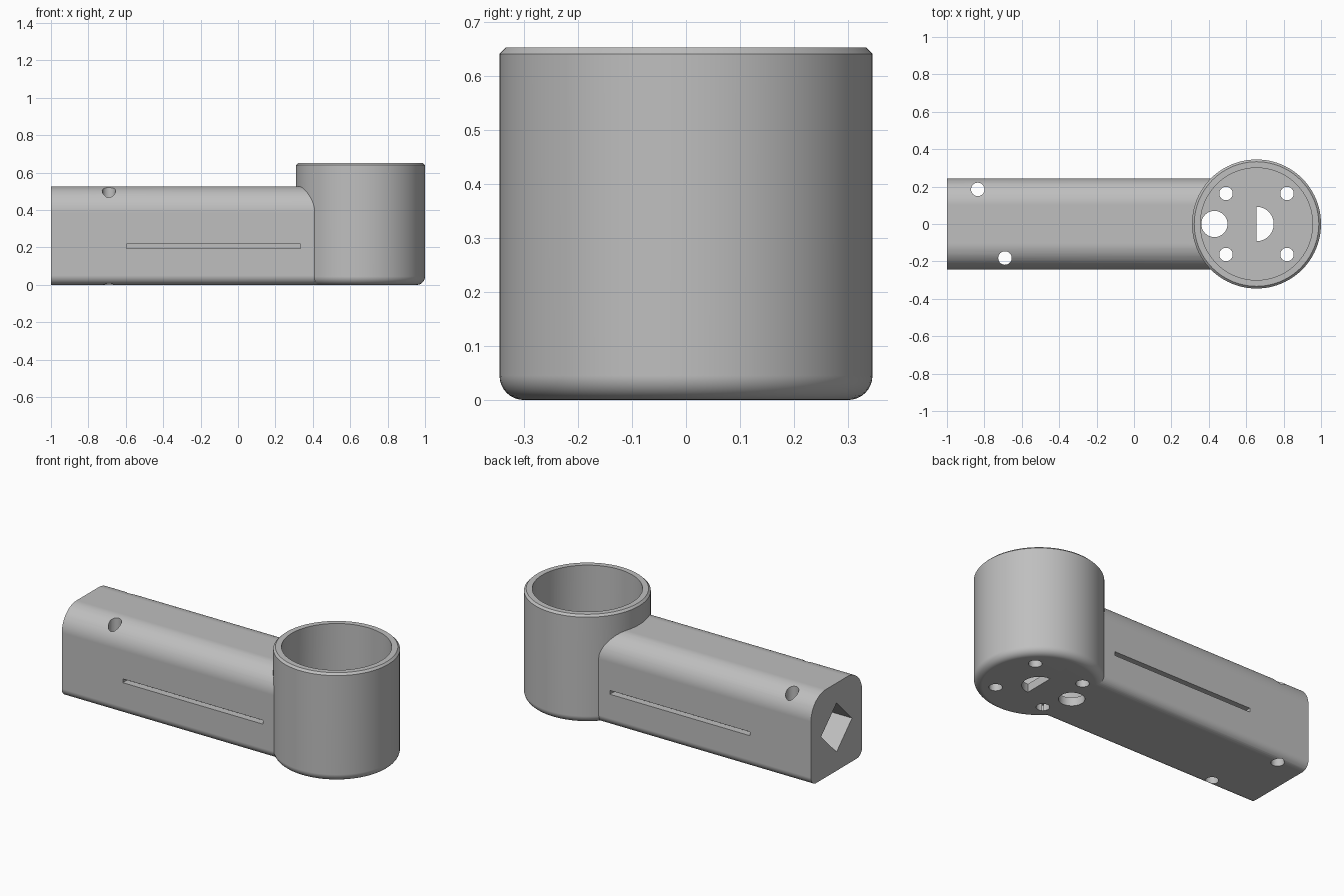
import bpy, bmesh
from math import sin, cos, pi, radians

cube = bpy.data.objects.get("Cube")
if cube:
    bpy.data.objects.remove(cube, do_unlink=True)

# Main dimensions
CUP_X, CUP_R, CUP_H = 0.655, 0.345, 0.652
BORE_R, FLOOR = 0.30, 0.05
ARM_W, ARM_H = 0.243, 0.527

grey = bpy.data.materials.new("plain_grey")
grey.use_nodes = True
grey.diffuse_color = (0.52, 0.52, 0.52, 1)
grey.node_tree.nodes["Principled BSDF"].inputs["Base Color"].default_value = (0.52, 0.52, 0.52, 1)


def arc(cx, cy, r, a0, a1, n):
    """Points on an arc, angles in degrees."""
    return [(cx + r * cos(radians(a0 + (a1 - a0) * i / n)),
             cy + r * sin(radians(a0 + (a1 - a0) * i / n))) for i in range(n + 1)]


def circle(cx, cy, r, n=32):
    return arc(cx, cy, r, 0, 360, n)[:-1]


def finish(name, bm):
    bmesh.ops.recalc_face_normals(bm, faces=bm.faces)
    mesh = bpy.data.meshes.new(name)
    bm.to_mesh(mesh)
    bm.free()
    mesh.materials.append(grey)
    obj = bpy.data.objects.new(name, mesh)
    bpy.context.collection.objects.link(obj)
    return obj


def prism(name, outline, axis, start, end):
    """Extrude a flat outline along x, y or z."""
    place = {"x": lambda a, b: (start, a, b),
             "y": lambda a, b: (a, start, b),
             "z": lambda a, b: (a, b, start)}[axis]
    bm = bmesh.new()
    face = bm.faces.new([bm.verts.new(place(a, b)) for a, b in outline])
    new = bmesh.ops.extrude_face_region(bm, geom=[face])["geom"]
    move = [end - start if axis == k else 0 for k in "xyz"]
    bmesh.ops.translate(bm, vec=move, verts=[v for v in new if isinstance(v, bmesh.types.BMVert)])
    return finish(name, bm)


def lathe(name, profile, x, steps=96):
    """Spin a radius/height profile about an upright axis at x."""
    bm = bmesh.new()
    verts = [bm.verts.new((x + r, 0, z)) for r, z in profile]
    edges = [bm.edges.new(pair) for pair in zip(verts, verts[1:])]
    bmesh.ops.spin(bm, geom=verts + edges, cent=(x, 0, 0), axis=(0, 0, 1),
                   angle=2 * pi, steps=steps)
    bmesh.ops.remove_doubles(bm, verts=bm.verts, dist=1e-5)
    return finish(name, bm)


def combine(target, tool, operation):
    mod = target.modifiers.new("combine", "BOOLEAN")
    mod.operation, mod.solver, mod.object = operation, "EXACT", tool
    bpy.context.view_layer.objects.active = target
    bpy.ops.object.modifier_apply(modifier=mod.name)
    bpy.data.objects.remove(tool, do_unlink=True)


# Cup body with rounded base and chamfered rim
body = lathe("cup_and_arm",
             [(0, 0)] + arc(CUP_R - 0.045, 0.045, 0.045, -90, 0, 8)
             + [(CUP_R, CUP_H - 0.012), (CUP_R - 0.012, CUP_H), (0, CUP_H)], CUP_X)

# Arm with broadly rounded top edges and tighter bottom edges
top_r, low_r = 0.14, 0.05
half = (arc(ARM_W - low_r, low_r, low_r, -90, 0, 8)
        + arc(ARM_W - top_r, ARM_H - top_r, top_r, 0, 90, 16))
section = half + [(-y, z) for y, z in reversed(half)]
combine(body, prism("arm", section, "x", -1, CUP_X), "UNION")

# Cup bore, and diamond channel running from the arm end into the cup
combine(body, prism("bore", circle(CUP_X, 0, BORE_R, 96), "z", FLOOR, 1), "DIFFERENCE")
combine(body, prism("channel", circle(0, 0.26, 0.147, 4), "x", -1.1, CUP_X), "DIFFERENCE")

# Floor holes: four screws, cable hole and half-round shaft opening
for x in (CUP_X - 0.163, CUP_X + 0.163):
    for y in (-0.163, 0.163):
        combine(body, prism("screw_hole", circle(x, y, 0.036), "z", -0.1, 0.1), "DIFFERENCE")
combine(body, prism("cable_hole", circle(0.43, 0, 0.07, 48), "z", -0.1, 0.1), "DIFFERENCE")
combine(body, prism("shaft_hole", arc(CUP_X, 0, 0.092, -90, 90, 24), "z", -0.1, 0.1), "DIFFERENCE")

# Upright screw holes through the arm
for x, y in ((-0.835, 0.185), (-0.69, -0.182)):
    combine(body, prism("arm_screw_hole", circle(x, y, 0.036), "z", -0.1, 0.7), "DIFFERENCE")

# Long shallow slots in both arm sides
slot = [(-0.595, 0.195), (0.335, 0.195), (0.335, 0.218), (-0.595, 0.218)]
for side in (-1, 1):
    combine(body, prism("slot", slot, "y", side * (ARM_W - 0.04), side * 0.3), "DIFFERENCE")

# Smooth curved walls, keep edges crisp
bpy.ops.object.select_all(action="DESELECT")
body.select_set(True)
bpy.context.view_layer.objects.active = body
bpy.ops.object.shade_smooth_by_angle(angle=radians(30))
weighted = body.modifiers.new("even_shading", "WEIGHTED_NORMAL")
weighted.keep_sharp = True
